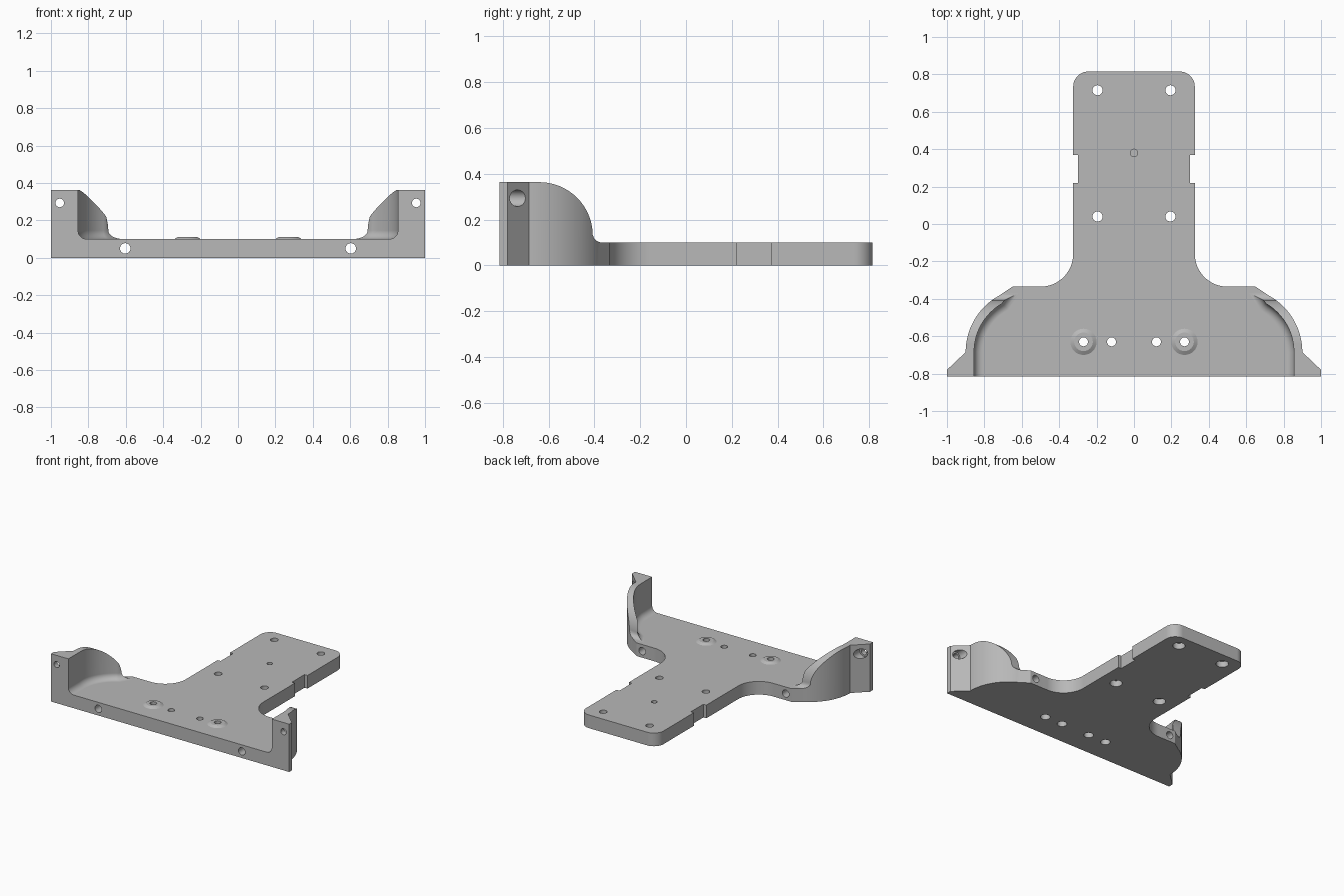
import bpy, bmesh, math
from mathutils import Matrix, Vector

if "Cube" in bpy.data.objects:
    bpy.data.objects.remove(bpy.data.objects["Cube"])

grey = bpy.data.materials.new("plain grey")
grey.use_nodes = True
grey.diffuse_color = (0.48, 0.48, 0.48, 1)
grey.node_tree.nodes["Principled BSDF"].inputs["Base Color"].default_value = grey.diffuse_color

FLOOR, TOP, FRONT, BACK = 0.1, 0.363, -0.815, 0.815


def arc(cx, cy, r, start, end, n=16):
    """Points on a circular arc, angles in degrees."""
    angles = [math.radians(start + (end - start) * i / n) for i in range(n + 1)]
    return [(cx + r * math.cos(a), cy + r * math.sin(a)) for a in angles]


def mirrored(half):
    """Close a right-hand outline with its mirror image."""
    return half + [(-x, y) for x, y in reversed(half)]


def make_object(name, bm):
    bmesh.ops.recalc_face_normals(bm, faces=bm.faces)
    mesh = bpy.data.meshes.new(name)
    bm.to_mesh(mesh)
    bm.free()
    mesh.materials.append(grey)
    obj = bpy.data.objects.new(name, mesh)
    bpy.context.collection.objects.link(obj)
    return obj


def prism(name, points, direction, fillet=0.0):
    """Extrude a closed loop of 3D points; optionally round its first cap's rim."""
    bm = bmesh.new()
    face = bm.faces.new([bm.verts.new(p) for p in points])
    rim = list(face.edges)
    out = bmesh.ops.extrude_face_region(bm, geom=[face], use_keep_orig=True)
    moved = [g for g in out["geom"] if isinstance(g, bmesh.types.BMVert)]
    bmesh.ops.translate(bm, verts=moved, vec=direction)
    bmesh.ops.recalc_face_normals(bm, faces=bm.faces)
    if fillet:
        bmesh.ops.bevel(bm, geom=rim, offset=fillet, segments=7, profile=0.5,
                        affect='EDGES', clamp_overlap=True)
    return make_object(name, bm)


def cylinder(start, end, r1, r2=None):
    """Round solid from start to end."""
    start, end = Vector(start), Vector(end)
    axis = end - start
    turn = axis.to_track_quat('Z', 'Y').to_matrix().to_4x4()
    bm = bmesh.new()
    bmesh.ops.create_cone(bm, cap_ends=True, segments=32, radius1=r1,
                          radius2=r1 if r2 is None else r2, depth=axis.length,
                          matrix=Matrix.Translation((start + end) / 2) @ turn)
    return make_object("tool", bm)


def combine(body, tool, operation='DIFFERENCE'):
    """Apply a boolean and discard the tool."""
    tool.hide_render = True
    mod = body.modifiers.new("combine", 'BOOLEAN')
    mod.operation, mod.solver, mod.object = operation, 'EXACT', tool
    bpy.context.view_layer.objects.active = body
    bpy.ops.object.modifier_apply(modifier=mod.name)
    bpy.data.objects.remove(tool)


# Full-height body: flared front, filleted neck, notched tongue
half = [(1, FRONT), (1, -0.78)]
half += arc(0.555, -0.685, 0.345, 0, 62, 20)
half += [(0.65, -0.335)]
half += arc(0.5, -0.16, 0.175, 270, 180)
half += [(0.325, 0.22), (0.3, 0.22), (0.3, 0.37), (0.325, 0.37)]
half += arc(0.245, BACK - 0.08, 0.08, 0, 90, 10)
plate = prism("mounting_plate", [(x, y, 0) for x, y in mirrored(half)], (0, 0, TOP))

# Walls slope down in a rounded shoulder towards the flat tongue
slope = [(-0.64, 0.7)] + arc(-0.64, 0.13, 0.233, 90, 0, 20)
slope += arc(-0.367, 0.14, 0.04, 180, 270, 8) + [(1.2, FLOOR), (1.2, 0.7)]
combine(plate, prism("tool", [(-1.3, y, z) for y, z in slope], (2.6, 0, 0)))

# Pocket between the walls, with a rounded floor edge
pocket = [(0.855, -1.0)] + arc(0.555, -0.685, 0.3, 0, 60, 18) + [(0.6, -0.27)]
combine(plate, prism("tool", [(x, y, FLOOR) for x, y in mirrored(pocket)],
                     (0, 0, 0.5), fillet=0.045))

for side in (-1, 1):
    # Shallow raised bosses on the floor
    x = side * 0.27
    combine(plate, cylinder((x, -0.63, 0.072), (x, -0.63, 0.112), 0.117, 0.05), 'UNION')
    # Vertical holes, counterbored underneath
    for x, y, r, bore in ((0.195, 0.715, 0.027, 0.043), (0.195, 0.04, 0.027, 0.043),
                          (0.27, -0.63, 0.024, 0.034), (0.12, -0.63, 0.024, 0.034)):
        combine(plate, cylinder((side * x, y, -0.1), (side * x, y, 0.3), r))
        combine(plate, cylinder((side * x, y, -0.1), (side * x, y, 0.045), bore))
    # Long holes running front to back through the plate
    x = side * 0.603
    combine(plate, cylinder((x, -1, 0.05), (x, -0.2, 0.05), 0.028))
    # Ear holes, counterbored from behind
    x = side * 0.953
    combine(plate, cylinder((x, -1, 0.293), (x, -0.6, 0.293), 0.023))
    combine(plate, cylinder((x, -0.775, 0.293), (x, -0.6, 0.293), 0.036))

# Blind locating hole in the tongue
combine(plate, cylinder((0, 0.38, 0.04), (0, 0.38, 0.3), 0.02))

# Smooth curves with crisp edges
bpy.ops.object.select_all(action='DESELECT')
plate.select_set(True)
bpy.context.view_layer.objects.active = plate
bpy.ops.object.shade_smooth_by_angle(angle=math.radians(28))
weighted = plate.modifiers.new("even shading", 'WEIGHTED_NORMAL')
weighted.keep_sharp = True
